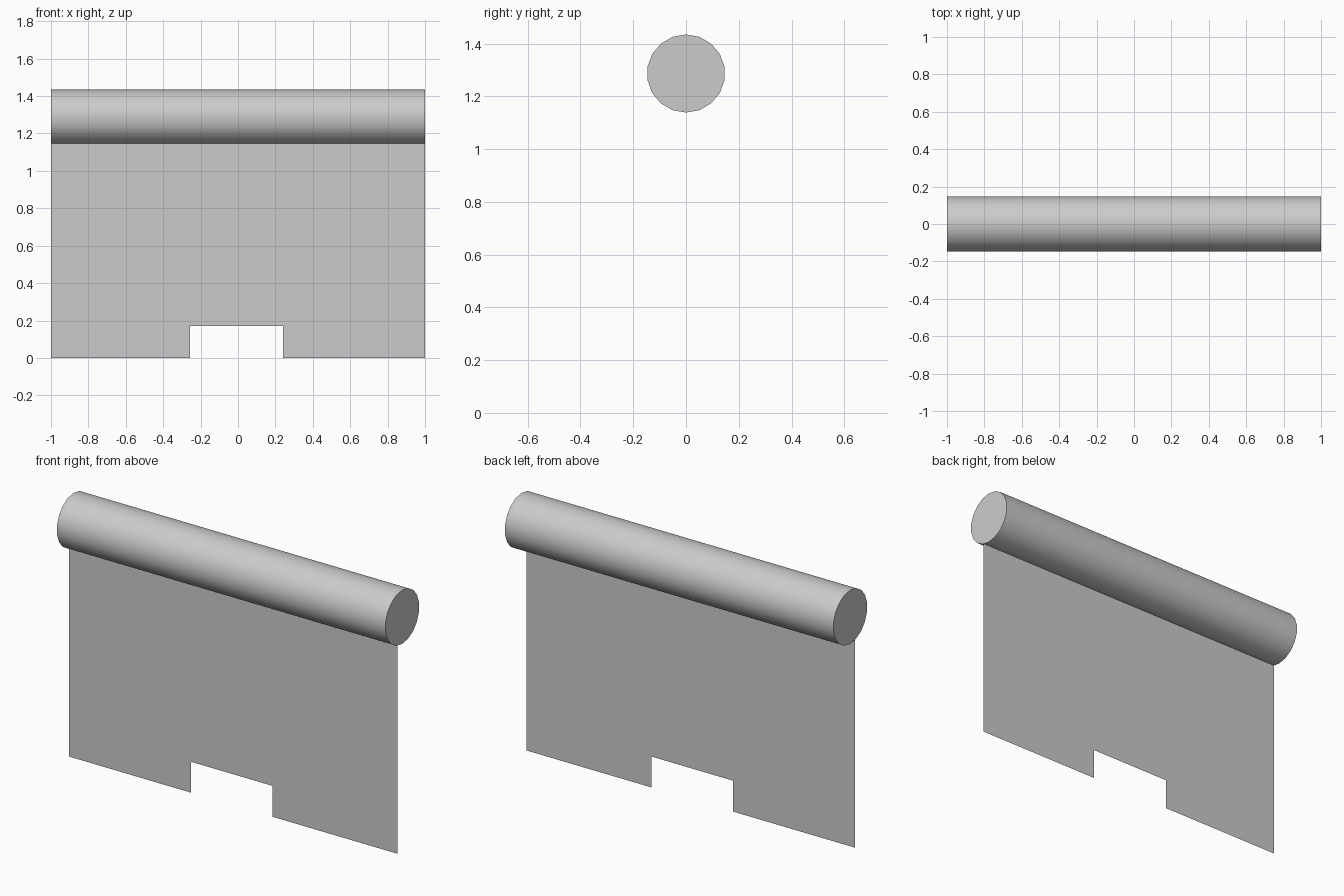
import bpy
import bmesh
from math import pi, radians

if "Cube" in bpy.data.objects:
    bpy.data.objects.remove(bpy.data.objects["Cube"])

RADIUS, ROLL_Z, SHEET_Y = 0.148, 1.2865, -0.043

# Roller: 18-sided smooth cylinder lying along x, with a vertex row at the top
bpy.ops.mesh.primitive_cylinder_add(vertices=18, radius=RADIUS, depth=2,
                                    location=(0, 0, ROLL_Z),
                                    rotation=(pi / 2, 0, pi / 2))
roller = bpy.context.object
roller.name = "roller"
bpy.ops.object.shade_smooth_by_angle(angle=radians(30))

# Hanging sheet: a single thin surface with a notch in the lower edge
top = ROLL_Z - RADIUS + 0.012
outline = [(-1, 0), (-0.257, 0), (-0.257, 0.17), (0.241, 0.17),
           (0.241, 0), (1, 0), (1, top), (-1, top)]
bm = bmesh.new()
bm.faces.new([bm.verts.new((x, SHEET_Y, z)) for x, z in outline])
mesh = bpy.data.meshes.new("hanging_sheet")
bm.to_mesh(mesh)
bm.free()
sheet = bpy.data.objects.new("hanging_sheet", mesh)
bpy.context.collection.objects.link(sheet)
